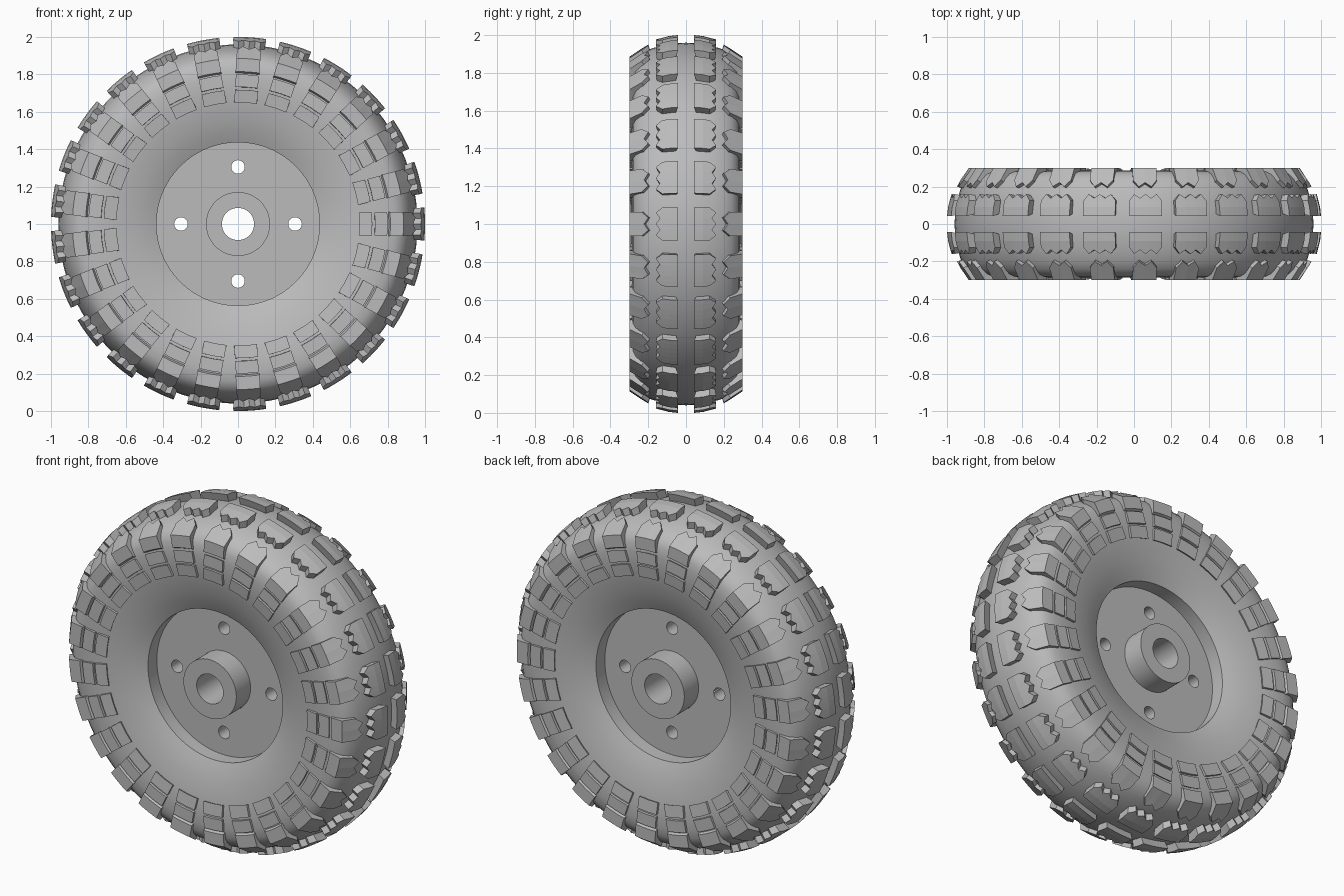
import bpy, bmesh, math
from mathutils import Vector

if "Cube" in bpy.data.objects:
    bpy.data.objects.remove(bpy.data.objects["Cube"], do_unlink=True)

COUNT = 25          # tread lugs around the wheel
SEGMENTS = 100

grey = bpy.data.materials.new("wheel grey")
grey.use_nodes = True
grey.diffuse_color = (0.5, 0.5, 0.5, 1)
grey.node_tree.nodes["Principled BSDF"].inputs["Base Color"].default_value = (0.5, 0.5, 0.5, 1)

# Cross-section of the tyre as (radius, y), from the rim out to the crown
TYRE = [(.436, .21), (.49, .234), (.55, .253), (.61, .268), (.67, .279), (.73, .285), (.79, .286),
        (.84, .28), (.873, .266), (.9, .24), (.923, .2), (.942, .14), (.955, .07), (.96, 0)]
HUB = [(.086, .26), (.171, .26), (.171, .128), (.436, .128)]


def activate(ob):
    bpy.ops.object.select_all(action='DESELECT')
    ob.select_set(True)
    bpy.context.view_layer.objects.active = ob


def make_object(name, bm):
    bmesh.ops.recalc_face_normals(bm, faces=bm.faces)
    mesh = bpy.data.meshes.new(name)
    bm.to_mesh(mesh)
    bm.free()
    mesh.materials.append(grey)
    ob = bpy.data.objects.new(name, mesh)
    bpy.context.collection.objects.link(ob)
    ob.location.z = 1
    return ob


def around(angle, r, y):
    return Vector((r * math.cos(angle), y, r * math.sin(angle)))


def sidewall_y(r):
    """Half width of the tyre at a radius on the sidewall."""
    for (r0, y0), (r1, y1) in zip(TYRE, TYRE[1:]):
        if r0 <= r <= r1:
            return y0 + (y1 - y0) * (r - r0) / (r1 - r0)


def add_pad(bm, angle, columns, sink):
    """Raised block: columns of (sideways offset, [(radius, y), ...]) with walls sunk into the tyre."""
    core = Vector((.72, .12))
    top, base = [], []
    for t, path in columns:
        top.append([bm.verts.new(around(angle + t / r, r, y)) for r, y in path])
        low = []
        for r, y in path:
            p = Vector((r, y))
            p += (core - p).normalized() * sink
            low.append(bm.verts.new(around(angle + t / r, p.x, p.y)))
        base.append(low)
    n, m = len(top), len(top[0])
    for i in range(n - 1):
        for j in range(m - 1):
            for g in (top, base):
                bm.faces.new((g[i][j], g[i + 1][j], g[i + 1][j + 1], g[i][j + 1]))
    rim = [(i, 0) for i in range(n)] + [(n - 1, j) for j in range(1, m)]
    rim += [(i, m - 1) for i in range(n - 2, -1, -1)] + [(0, j) for j in range(m - 2, 0, -1)]
    for (a, b), (c, d) in zip(rim, rim[1:] + rim[:1]):
        bm.faces.new((top[a][b], top[c][d], base[c][d], base[a][b]))


def ring_of_pads(name, column_sets, sink):
    bm = bmesh.new()
    for k in range(COUNT):
        for columns in column_sets:
            add_pad(bm, math.tau * k / COUNT, columns, sink)
    ob = make_object(name, bm)
    mod = ob.modifiers.new("other side", 'MIRROR')
    mod.use_axis = (False, True, False)
    mod.use_mirror_merge = False
    return ob


# Tyre, dished hub plate and boss turned as one closed section
bm = bmesh.new()
half = HUB + TYRE
section = half + [(r, -y) for r, y in reversed(half[:-1])]
rings = [[bm.verts.new(around(math.tau * k / SEGMENTS, r, y)) for r, y in section]
         for k in range(SEGMENTS)]
for k, ring in enumerate(rings):
    after = rings[(k + 1) % SEGMENTS]
    for j in range(len(section)):
        i = (j + 1) % len(section)
        bm.faces.new((ring[j], ring[i], after[i], after[j]))
wheel = make_object("tyre_and_hub", bm)

# Four bolt holes through the hub plate
for k in range(4):
    a = math.tau * k / 4
    bpy.ops.mesh.primitive_cylinder_add(vertices=32, radius=.036, depth=.5, rotation=(math.pi / 2, 0, 0),
                                        location=around(a, .305, 0) + Vector((0, 0, 1)))
    cutter = bpy.context.object
    cutter.name = "bolt_hole_cutter"
    cutter.hide_render = True
    activate(wheel)
    mod = wheel.modifiers.new("bolt hole", 'BOOLEAN')
    mod.operation = 'DIFFERENCE'
    mod.solver = 'EXACT'
    mod.object = cutter
    bpy.ops.object.modifier_apply(modifier=mod.name)
    bpy.data.objects.remove(cutter, do_unlink=True)
activate(wheel)
bpy.ops.object.shade_smooth_by_angle(angle=math.radians(30))

# Crown lugs with a toothed outer edge
teeth = [(-.0875, .125), (-.06, .16), (-.03, .138), (0, .16), (.03, .138), (.06, .16), (.0875, .125)]
crown = [(t, [(1.0, .042), (.995, .09), (1.0 - .9 * y * y, y)]) for t, y in teeth]
ring_of_pads("crown_lugs", [crown], .06)

# Shoulder lugs wrapping from the tread onto the sidewall
tips = [(-.064, .235), (-.034, .2), (0, .222), (.034, .2), (.064, .235)]
shoulder = [(t, [(.815, .3), (.885, .3), (.95 - .6 * (y - .2), y)]) for t, y in tips]
ring_of_pads("shoulder_lugs", [shoulder], .05)

# Two thin pads below each shoulder lug
pads = []
for r0, r1 in ((.65, .718), (.733, .8)):
    path = [(r, sidewall_y(r) + .014) for r in (r0, r1)]
    pads.append([(t, path) for t in (-.061, 0, .061)])
ring_of_pads("sidewall_pads", pads, .03)
